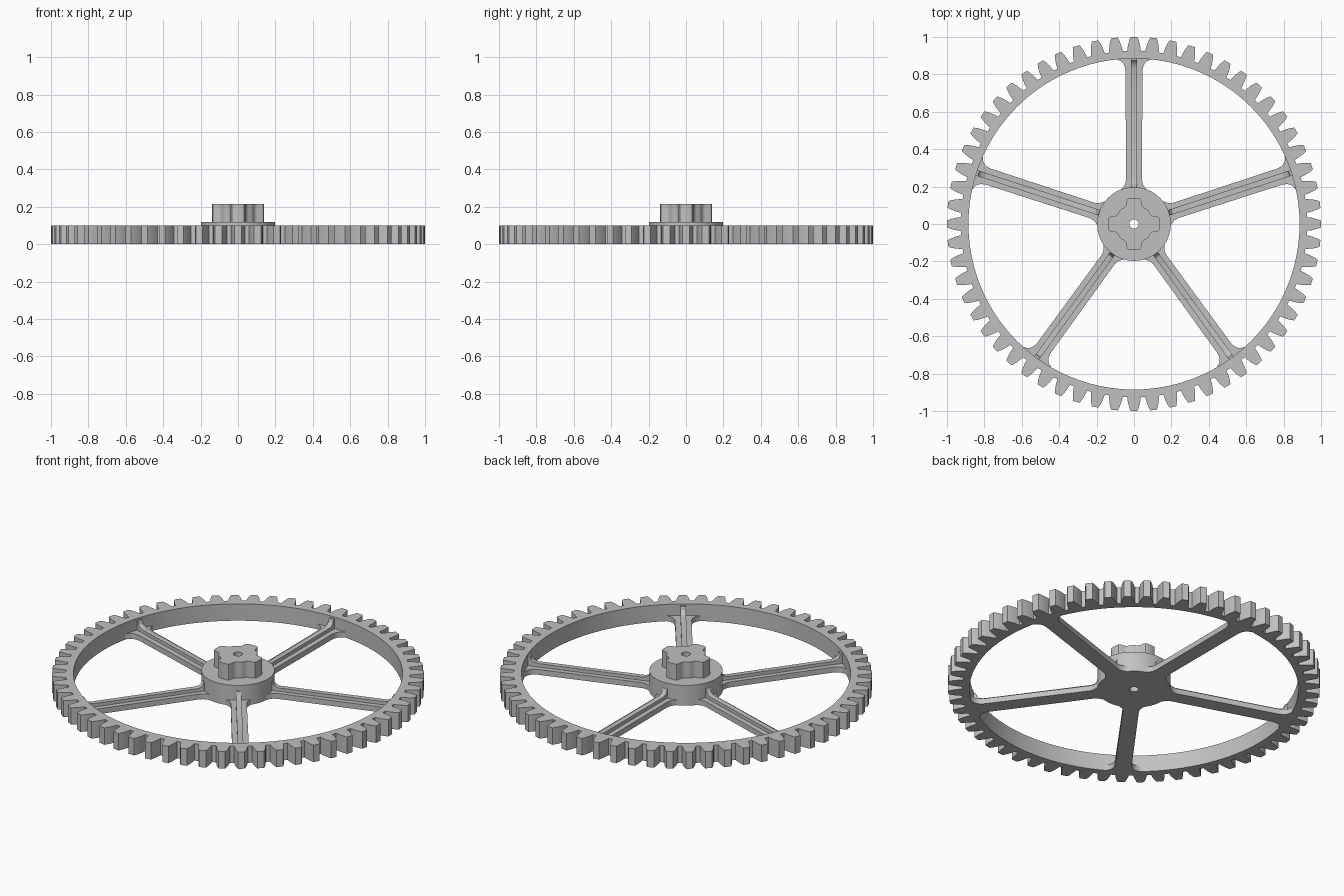
import bpy
import bmesh
from math import sin, cos, pi, radians
from mathutils import Matrix, Vector

cube = bpy.data.objects.get("Cube")
if cube:
    bpy.data.objects.remove(cube, do_unlink=True)

grey = bpy.data.materials.new("plain grey")
grey.use_nodes = True
colour = (0.53, 0.53, 0.53, 1)
grey.diffuse_color = colour
grey.node_tree.nodes["Principled BSDF"].inputs["Base Color"].default_value = colour

TEETH = 60
SPOKES = 5


def circle(radius, count):
    return [(radius * cos(2 * pi * i / count), radius * sin(2 * pi * i / count))
            for i in range(count)]


def turned(points, angle):
    c, s = cos(angle), sin(angle)
    return [(x * c - y * s, x * s + y * c) for x, y in points]


def prism(name, loops, low, high, matrix=None):
    """Extrude an outline, with optional hole outlines, from low to high."""
    bm = bmesh.new()
    for loop in loops:
        verts = [bm.verts.new((x, y, low)) for x, y in loop]
        for a, b in zip(verts, verts[1:] + verts[:1]):
            bm.edges.new((a, b))
    bmesh.ops.triangle_fill(bm, edges=bm.edges[:], use_beauty=True)
    top = bmesh.ops.extrude_face_region(bm, geom=bm.faces[:])["geom"]
    moved = [v for v in top if isinstance(v, bmesh.types.BMVert)]
    bmesh.ops.translate(bm, verts=moved, vec=Vector((0, 0, high - low)))
    bmesh.ops.recalc_face_normals(bm, faces=bm.faces[:])
    if matrix:
        bm.transform(matrix)
    mesh = bpy.data.meshes.new(name)
    bm.to_mesh(mesh)
    bm.free()
    mesh.materials.append(grey)
    obj = bpy.data.objects.new(name, mesh)
    bpy.context.collection.objects.link(obj)
    bpy.ops.object.select_all(action="DESELECT")
    obj.select_set(True)
    bpy.context.view_layer.objects.active = obj
    bpy.ops.object.shade_smooth_by_angle(angle=radians(30))
    return obj


# Toothed rim: one curved tooth repeated around the circle
flank = [(0.925, -0.037), (0.945, -0.034), (0.965, -0.030),
         (0.985, -0.024), (1.0, -0.018)]
tooth = flank + [(r, -t) for r, t in reversed(flank)]
rim_outline = []
for i in range(TEETH):
    rim_outline += turned(tooth, 2 * pi * i / TEETH)
prism("toothed_rim", [rim_outline, circle(0.885, 120)], 0, 0.1)

# Hub disc with a through bore
bore = circle(0.025, 24)
prism("hub", [circle(0.197, 64), bore], 0, 0.12)

# Cross-shaped boss on the hub
quarter = [(0.139, -0.02), (0.139, 0.02), (0.135, 0.032), (0.125, 0.039),
           (0.105, 0.041), (0.092, 0.047), (0.084, 0.058), (0.079, 0.070),
           (0.070, 0.079), (0.058, 0.084), (0.047, 0.092), (0.041, 0.105),
           (0.039, 0.125), (0.032, 0.135)]
boss_outline = []
for i in range(4):
    boss_outline += turned(quarter, i * pi / 2)
prism("cross_boss", [boss_outline, bore], 0.12, 0.215)

# Spokes: flat plate flared at both ends, with a rib that curves up at its ends
side = [(0.185, 0.068), (0.197, 0.058), (0.212, 0.048), (0.235, 0.043),
        (0.82, 0.045), (0.845, 0.050), (0.862, 0.060), (0.872, 0.073),
        (0.881, 0.095), (0.89, 0.095)]
plate = side + [(r, -w) for r, w in reversed(side)]
rib = [(0.185, 0.02), (0.185, 0.088), (0.198, 0.086), (0.203, 0.070),
       (0.213, 0.058), (0.232, 0.052), (0.83, 0.052), (0.855, 0.058),
       (0.868, 0.070), (0.874, 0.090), (0.892, 0.090), (0.892, 0.02)]
upright = Matrix.Rotation(pi / 2, 4, "X")
for i in range(SPOKES):
    spin = Matrix.Rotation(pi / 2 + 2 * pi * i / SPOKES, 4, "Z")
    prism(f"spoke_plate_{i + 1}", [plate], 0, 0.032, spin)
    prism(f"spoke_rib_{i + 1}", [rib], -0.015, 0.015, spin @ upright)
